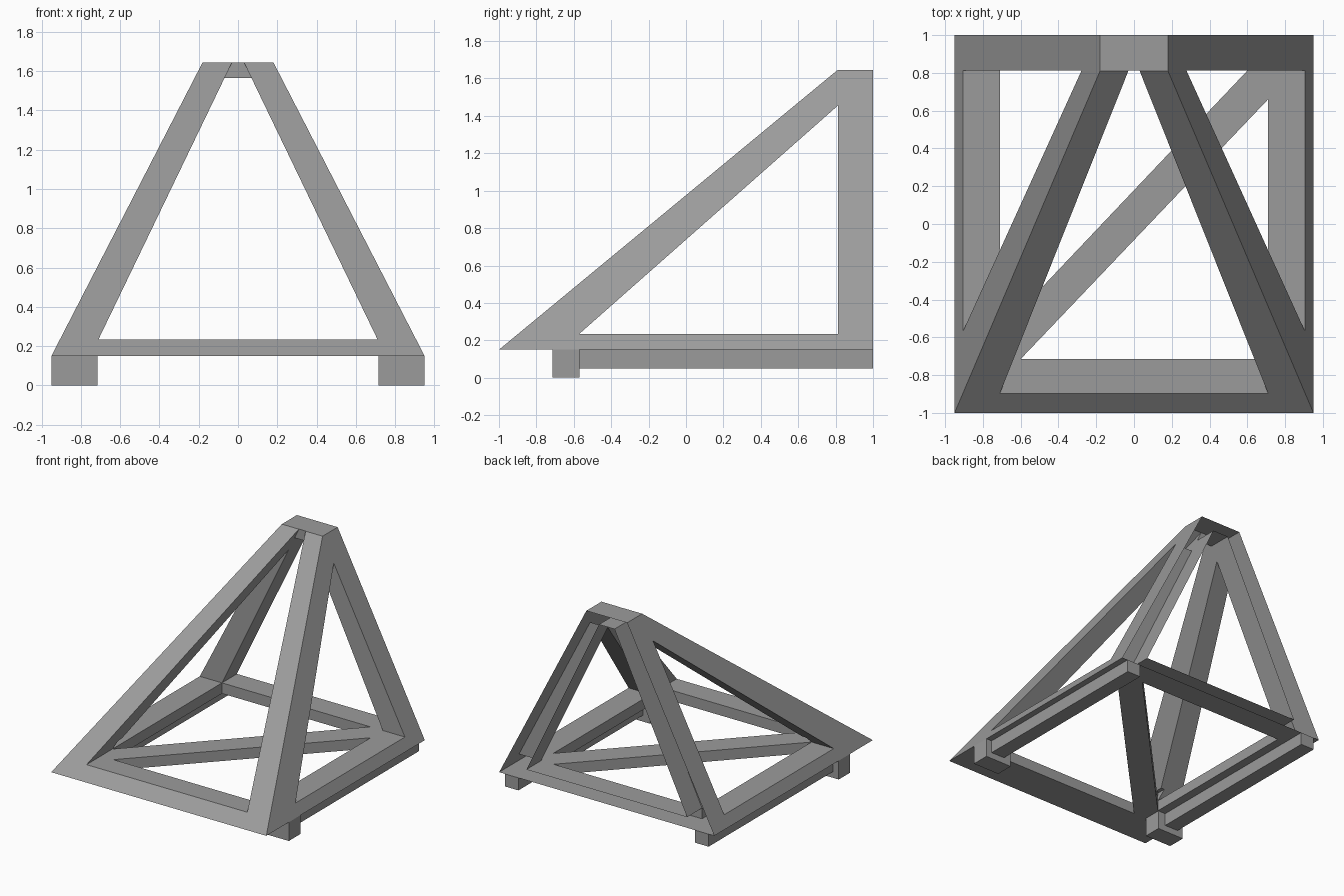
import bpy, bmesh

if "Cube" in bpy.data.objects:
    bpy.data.objects.remove(bpy.data.objects["Cube"])

grey = bpy.data.materials.new("dark_grey")
grey.diffuse_color = (.33, .33, .33, 1)
grey.use_nodes = True
grey.node_tree.nodes["Principled BSDF"].inputs["Base Color"].default_value = grey.diffuse_color

def make(name, bm):
    bmesh.ops.recalc_face_normals(bm, faces=bm.faces)
    me = bpy.data.meshes.new(name)
    bm.to_mesh(me)
    bm.free()
    me.materials.append(grey)
    ob = bpy.data.objects.new(name, me)
    bpy.context.collection.objects.link(ob)
    return ob

def loft(name, lower, upper):
    """Closed solid between two matching loops."""
    bm = bmesh.new()
    a = [bm.verts.new(p) for p in lower]
    b = [bm.verts.new(p) for p in upper]
    n = len(a)
    bm.faces.new(a)
    bm.faces.new(b)
    for i in range(n):
        j = (i + 1) % n
        bm.faces.new((a[i], a[j], b[j], b[i]))
    return make(name, bm)

def prism(name, axis, pts, lo, hi):
    """Extrude a 2D profile along x, y or z."""
    put = {'x': lambda p, t: (t, p[0], p[1]),
           'y': lambda p, t: (p[0], t, p[1]),
           'z': lambda p, t: (p[0], p[1], t)}[axis]
    return loft(name, [put(p, lo) for p in pts], [put(p, hi) for p in pts])

def rect(x0, x1, y0, y1):
    return [(x0, y0), (x1, y0), (x1, y1), (x0, y1)]

def at(pts, z):
    return [(x, y, z) for x, y in pts]

# Leaning pyramid body
frame = loft("pyramid_frame", at(rect(-.95, .95, -1, 1), .15),
             at(rect(-.18, .18, .81, 1), 1.645))

# Openings: front, back, sides and the two triangles in the floor
k = (.71 - .03) / (1.645 - .235)
def half(z):
    return .71 - k * (z - .235)
def opening(top):
    return [(-.71, .235), (.71, .235), (half(top), top), (-half(top), top)]

cutters = [
    prism("front_cutter", 'y', opening(1.68), -1.5, .812),
    prism("back_cutter", 'y', opening(1.565), .5, 1.5),
    prism("side_cutter", 'x', [(-.57, .235), (.812, .235), (.812, 1.455)], -1.5, 1.5),
    prism("floor_cutter_left", 'z', [(-.71, -.57), (.60, .812), (-.71, .812)], .05, .3),
    prism("floor_cutter_right", 'z', [(-.60, -.715), (.71, -.715), (.71, .66)], .05, .3),
]
bpy.context.view_layer.objects.active = frame
for c in cutters:
    c.hide_render = True
    m = frame.modifiers.new(c.name, 'BOOLEAN')
    m.operation = 'DIFFERENCE'
    m.solver = 'EXACT'
    m.object = c
    bpy.ops.object.modifier_apply(modifier=m.name)
for c in cutters:
    bpy.data.objects.remove(c)

# The back of the hollow frame is open
bm = bmesh.new()
bm.from_mesh(frame.data)
back = [f for f in bm.faces if all(v.co.y > .995 for v in f.verts)]
bmesh.ops.delete(bm, geom=back, context='FACES')
bm.to_mesh(frame.data)
bm.free()

# Side rails and front feet under the base
for side, s in (("left", -1), ("right", 1)):
    prism(side + "_rail", 'z', rect(s * .78, s * .9, -.57, 1), .05, .15)
    prism(side + "_foot", 'z', rect(s * .715, s * .95, -.715, -.57), 0, .15)
